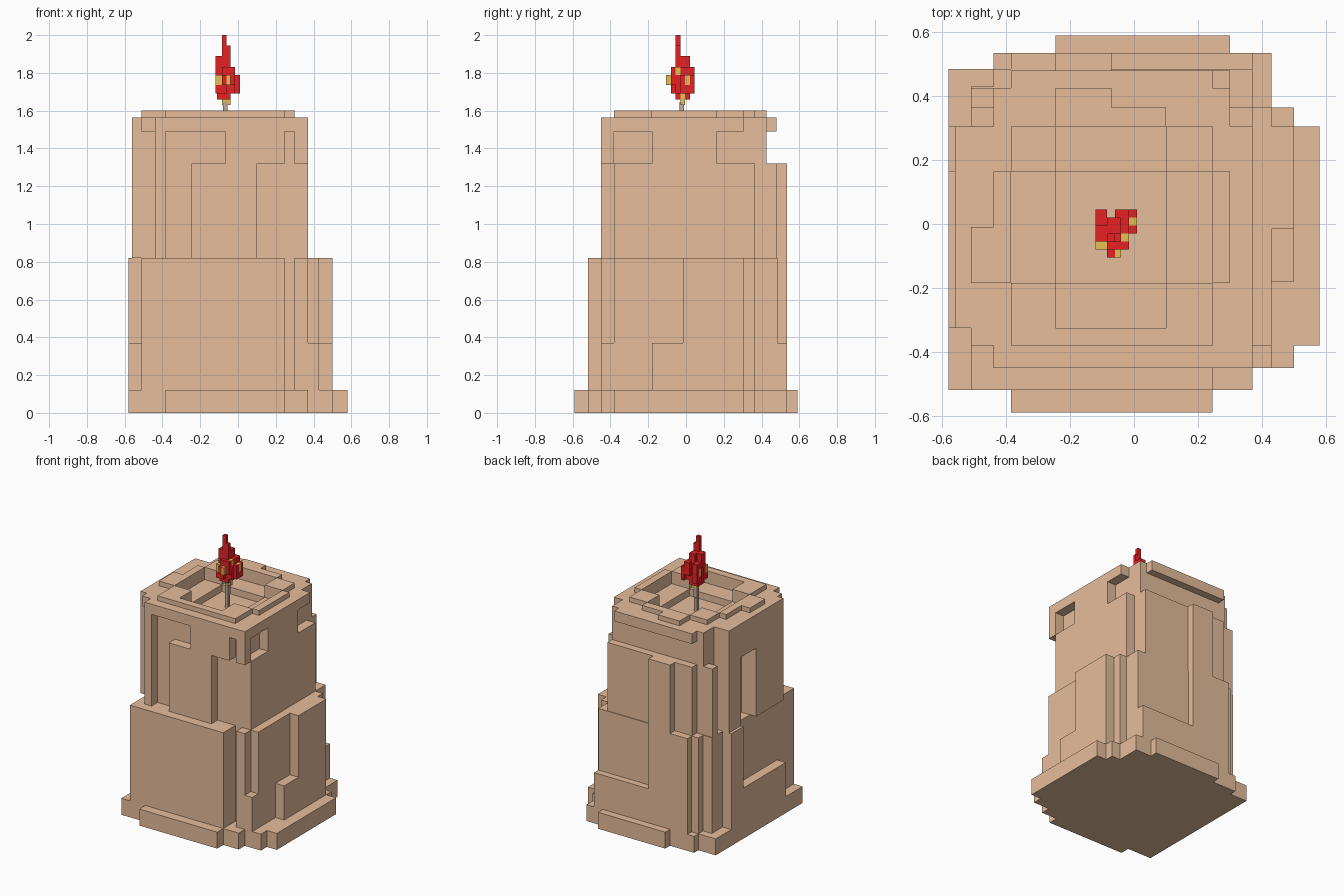
import bpy, bmesh

def material(name, rgb):
    m = bpy.data.materials.new(name)
    m.diffuse_color = (*rgb, 1)
    return m

WAX = material("tan wax", (0.79, 0.51, 0.335))
RED = material("flame red", (0.82, 0.016, 0.019))
YELLOW = material("flame yellow", (0.79, 0.53, 0.08))
WICK = material("wick grey", (0.52, 0.40, 0.32))
CUT, ADD, GLOW = 0, 1, 2

def carve(name, steps, mats):
    """Each step is (fill, x0, x1, y0, y1, z0, z1); CUT removes, ADD and GLOW use
    the first and second material. Later steps override; only exposed faces are made."""
    ax = [sorted({v for s in steps for v in s[1 + 2 * i:3 + 2 * i]}) for i in range(3)]
    cells = {}
    for s in steps:
        r = [range(ax[i].index(s[1 + 2 * i]), ax[i].index(s[2 + 2 * i])) for i in range(3)]
        for i in r[0]:
            for j in r[1]:
                for k in r[2]:
                    cells[i, j, k] = s[0]
    bm = bmesh.new()
    verts = {}
    def vert(key):
        if key not in verts:
            verts[key] = bm.verts.new([ax[i][key[i]] for i in range(3)])
        return verts[key]
    for cell, fill in cells.items():
        if not fill:
            continue
        for a in range(3):
            u, w = (a + 1) % 3, (a + 2) % 3
            for side in (0, 1):
                near = list(cell)
                near[a] += 2 * side - 1
                if cells.get(tuple(near), 0):
                    continue
                loop = []
                for du, dw in ((0, 0), (1, 0), (1, 1), (0, 1)):
                    c = list(cell)
                    c[a] += side
                    c[u] += du
                    c[w] += dw
                    loop.append(vert(tuple(c)))
                f = bm.faces.new(loop if side else loop[::-1])
                f.material_index = fill - 1
    bmesh.ops.dissolve_limit(bm, angle_limit=0.01, verts=bm.verts[:], edges=bm.edges[:],
                             delimit={'MATERIAL'})
    me = bpy.data.meshes.new(name)
    bm.to_mesh(me)
    bm.free()
    ob = bpy.data.objects.new(name, me)
    bpy.context.collection.objects.link(ob)
    for m in mats:
        me.materials.append(m)
    return ob

# Stepped foot
Z = (0, 0.12)
carve("base", [
    (ADD, -0.58, 0.43, -0.45, 0.485, *Z),
    (ADD, -0.58, 0.37, -0.52, -0.45, *Z),
    (ADD, -0.385, 0.245, -0.59, -0.52, *Z),
    (ADD, -0.44, 0.43, 0.485, 0.535, *Z),
    (ADD, -0.245, 0.30, 0.535, 0.59, *Z),
    (ADD, 0.43, 0.50, -0.45, 0.365, *Z),
    (ADD, 0.50, 0.58, -0.38, 0.305, *Z),
], [WAX])

# Wide lower half with stepped corners and raised drips
Z = (0.12, 0.82)
LOW = (0.12, 0.37)
carve("lower_body", [
    (ADD, -0.51, 0.37, -0.45, 0.43, *Z),
    (ADD, -0.51, 0.245, -0.52, -0.45, *Z),
    (CUT, 0.245, 0.30, -0.45, -0.38, *Z),
    (ADD, -0.44, 0.37, 0.43, 0.485, *Z),
    (ADD, 0.37, 0.43, -0.38, 0.365, *Z),
    (ADD, 0.37, 0.43, -0.45, -0.38, *LOW),
    (ADD, 0.43, 0.50, -0.015, 0.305, *Z),
    (ADD, 0.43, 0.50, -0.18, -0.015, *LOW),
    (ADD, -0.58, -0.51, 0.165, 0.305, *Z),
    (ADD, -0.58, -0.51, -0.325, 0.165, *LOW),
    (ADD, -0.385, 0.37, 0.485, 0.535, *LOW),
    (ADD, -0.385, -0.07, 0.485, 0.535, *Z),
], [WAX])

# Upper half: recessed panels under an overhanging lip
L, H, U, T = 0.82, 1.32, 1.49, 1.565
wall = [
    (ADD, -0.51, 0.37, -0.325, 0.305, L, T),
    (ADD, -0.44, 0.37, -0.38, -0.325, L, T),
    (ADD, -0.44, 0.30, 0.305, 0.425, L, T),
    (ADD, 0.30, 0.37, 0.305, 0.365, L, H),
    (ADD, -0.44, 0.10, -0.45, -0.38, L, T),
]
lip = [
    (ADD, 0.10, 0.37, -0.45, -0.38, H, T),
    (ADD, -0.51, -0.44, -0.38, -0.325, U, T),
    (ADD, -0.56, -0.51, -0.325, 0.305, H, T),
    (ADD, -0.385, 0.245, 0.425, 0.48, U, T),
]
notches = [
    (CUT, -0.385, -0.245, -0.45, -0.38, L, U),
    (CUT, -0.245, -0.07, -0.45, -0.38, H, U),
    (CUT, 0.245, 0.30, -0.45, -0.38, H, U),
    (CUT, 0.30, 0.37, -0.38, -0.18, H, U),
    (CUT, 0.30, 0.37, 0.165, 0.305, H, U),
    (CUT, -0.51, -0.44, -0.01, 0.165, L, U),
]
drips = [
    (ADD, -0.56, -0.51, 0.165, 0.305, L, H),
    (ADD, -0.56, -0.51, -0.325, -0.01, L, H),
    (ADD, -0.51, -0.44, 0.365, 0.425, L, H),
    (ADD, -0.385, 0.30, 0.425, 0.48, L, H),
    (ADD, -0.245, -0.07, 0.48, 0.535, L, H),
]

# Cross-shaped melt pool, shared by the body and the raised ring
def pool(z0, z1):
    return [(CUT, -0.385, 0.245, -0.185, 0.165, z0, z1),
            (CUT, -0.245, 0.10, -0.325, 0.305, z0, z1)]

well = [(CUT, -0.245, 0.10, -0.185, 0.165, 1.46, 1.51)]
carve("upper_body", wall + lip + notches + drips + pool(1.51, T) + well, [WAX])

# Thin raised ring around the pool
Z = (T, 1.6)
carve("rim", [
    (ADD, -0.385, 0.245, -0.38, 0.305, *Z),
    (ADD, 0.245, 0.30, -0.185, 0.165, *Z),
    (ADD, -0.51, -0.385, -0.185, -0.01, *Z),
    (ADD, -0.44, -0.385, -0.01, 0.165, *Z),
    (ADD, -0.245, -0.07, 0.305, 0.425, *Z),
    (ADD, -0.07, 0.10, 0.305, 0.365, *Z),
] + pool(*Z), [WAX])

# Crooked wick
carve("wick", [
    (ADD, -0.085, -0.06, -0.03, -0.005, 1.46, 1.56),
    (ADD, -0.08, -0.055, -0.035, -0.01, 1.56, 1.645),
], [WICK])

# Blocky flame: ragged red tongues with yellow patches
tongues = [
    (ADD, -0.11, -0.04, -0.055, 0.02, 1.66, 1.83),
    (ADD, -0.12, -0.06, -0.08, -0.03, 1.69, 1.79),
    (ADD, -0.085, -0.015, -0.08, -0.055, 1.735, 1.83),
    (ADD, -0.12, -0.085, -0.005, 0.045, 1.69, 1.83),
    (ADD, -0.06, -0.015, 0.02, 0.045, 1.735, 1.83),
    (ADD, -0.04, -0.015, -0.055, 0.02, 1.69, 1.83),
    (ADD, -0.015, 0.01, -0.03, 0.045, 1.69, 1.79),
    (ADD, -0.12, -0.085, -0.055, -0.005, 1.79, 1.89),
    (ADD, -0.085, -0.04, -0.055, 0.02, 1.83, 1.89),
    (ADD, -0.085, -0.04, -0.055, -0.03, 1.89, 1.945),
    (ADD, -0.085, -0.06, -0.055, -0.03, 1.945, 2.0),
    (ADD, -0.085, -0.04, -0.105, -0.08, 1.735, 1.79),
]
patches = [
    (GLOW, -0.12, -0.085, -0.08, -0.055, 1.735, 1.79),
    (GLOW, -0.06, -0.04, -0.105, -0.08, 1.735, 1.79),
    (GLOW, -0.04, -0.015, -0.055, -0.03, 1.79, 1.83),
    (GLOW, -0.015, 0.01, -0.005, 0.02, 1.735, 1.79),
    (GLOW, -0.06, -0.015, -0.03, -0.005, 1.69, 1.735),
    (GLOW, -0.085, -0.04, -0.03, -0.005, 1.63, 1.69),
    (GLOW, -0.12, -0.085, -0.005, 0.02, 1.735, 1.79),
]
carve("flame", tongues + patches, [RED, YELLOW])
